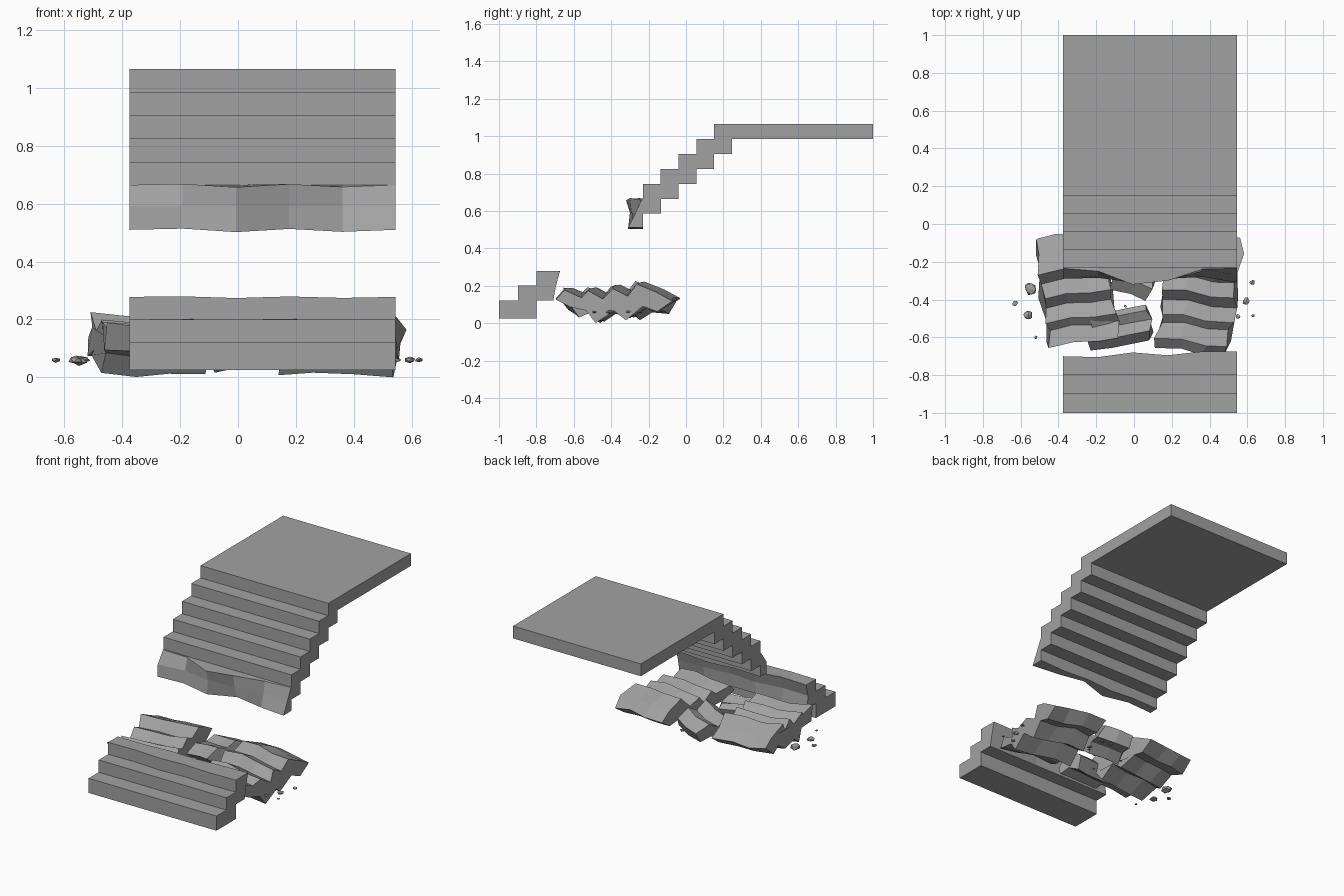
import bpy, bmesh, random
from math import radians
from mathutils import Vector, Matrix

random.seed(4)
cube = bpy.data.objects.get("Cube")
if cube:
    bpy.data.objects.remove(cube)

stone = bpy.data.materials.new("grey stone")
stone.use_nodes = True
stone.diffuse_color = (0.36, 0.36, 0.36, 1)
stone.node_tree.nodes["Principled BSDF"].inputs["Base Color"].default_value = (0.36, 0.36, 0.36, 1)


def finish(name, bm):
    bmesh.ops.recalc_face_normals(bm, faces=bm.faces)
    mesh = bpy.data.meshes.new(name)
    bm.to_mesh(mesh)
    bm.free()
    mesh.materials.append(stone)
    obj = bpy.data.objects.new(name, mesh)
    bpy.context.collection.objects.link(obj)
    return obj


def loft(name, rings):
    """Join matching closed outlines into one capped solid."""
    bm = bmesh.new()
    loops = [[bm.verts.new(p) for p in ring] for ring in rings]
    for a, b in zip(loops, loops[1:]):
        for i in range(len(a)):
            j = (i + 1) % len(a)
            bm.faces.new((a[i], a[j], b[j], b[i]))
    bm.faces.new(loops[0])
    bm.faces.new(loops[-1])
    return finish(name, bm)


# Shared column positions across the staircase width
LEFT, RIGHT = -0.375, 0.545
columns = [LEFT + (RIGHT - LEFT) * i / 5 for i in range(6)]
RUN, RISE = 0.095, 0.08

# Upper flight: landing, steps and a ragged broken front
tops, unders = [(1, 0.985), (1, 1.065)], []
for i in range(5):
    y, z = 0.15 - RUN * i, 1.065 - RISE * i
    tops += [(y, z), (y, z - RISE)]
    unders += [(y + RUN, z - RISE), (y + RUN, z - 2 * RISE)]
unders.append((-0.23, 0.585))
break_top = [-0.235, -0.25, -0.32, -0.30, -0.24, -0.235]
break_mid = [-0.29, -0.27, -0.30, -0.29, -0.25, -0.27]
break_low = [-0.29, -0.285, -0.31, -0.26, -0.28, -0.31]
sag = [0.0, 0.004, -0.008, 0.003, -0.007, 0.0]
rings = []
for x, t, m, b, s in zip(columns, break_top, break_mid, break_low, sag):
    front = [(t, 0.665 + s), (m, 0.59), (b, 0.51 + s), (-0.23, 0.512 + s)]
    outline = tops + front + unders[::-1]
    rings.append([(x, y, z) for y, z in outline])
loft("upper_flight", rings)

# Lower flight: three steps with a ragged back
back = [-0.70, -0.705, -0.68, -0.695, -0.675, -0.675]
rings = []
for x, b, s in zip(columns, back, sag):
    outline = [(-1, 0.025), (-1, 0.12), (-0.897, 0.12), (-0.897, 0.2), (-0.8, 0.2 + s / 2),
               (-0.8, 0.278 + s / 2), (b, 0.278 + s / 2), (b - 0.02, 0.2),
               (-0.71, 0.12), (-0.8, 0.12), (-0.8, 0.025)]
    rings.append([(x, y, z) for y, z in outline])
loft("lower_flight", rings)

# Fallen pieces: tilted zigzag step sections with jagged ends
fallen_top = [(-0.68, 0.14), (-0.63, 0.185), (-0.54, 0.15), (-0.50, 0.19), (-0.42, 0.145),
              (-0.37, 0.20), (-0.29, 0.16), (-0.24, 0.22), (-0.13, 0.18), (-0.05, 0.135)]
fallen_low = [(-0.13, 0.08), (-0.21, 0.10), (-0.30, 0.035), (-0.36, 0.08),
              (-0.46, 0.015), (-0.51, 0.08), (-0.60, 0.10)]


def fallen(name, outline, x0, x1, turn, tilt=0, cuts=3, rough=0.012, lift=0.0):
    cy = sum(p[0] for p in outline) / len(outline)
    centre = Vector(((x0 + x1) / 2, cy, 0.12))
    spin = Matrix.Rotation(radians(turn), 3, "Z") @ Matrix.Rotation(radians(tilt), 3, "Y")
    rings = []
    for c in range(cuts + 1):
        x = x0 + (x1 - x0) * c / cuts
        end = c in (0, cuts)
        dy, dz = random.uniform(-rough, rough), random.uniform(-rough, rough)
        ring = []
        for y, z in outline:
            jx = random.uniform(-rough, rough) * (1.6 if end else 1)
            p = Vector((x + jx, y + dy, z + dz + random.uniform(-rough, rough) / 2))
            p = centre + spin @ (p - centre)
            ring.append((p.x, p.y, max(p.z + lift, 0)))
        rings.append(ring)
    loft(name, rings)


fallen("fallen_steps_right", fallen_top + fallen_low, 0.155, 0.535, -8, tilt=2)
fallen("fallen_steps_left", fallen_top[1:] + fallen_low, -0.49, -0.125, 9, tilt=3)

# Broken step strip reaching towards the middle
strip = [(-0.64, 0.11), (-0.59, 0.16), (-0.53, 0.13), (-0.48, 0.155),
         (-0.45, 0.12), (-0.48, 0.04), (-0.54, 0.07), (-0.60, 0.05)]
fallen("fallen_strip", strip, -0.24, 0.085, 8, tilt=4)

# Middle chunk beneath the gap
chunk = [(-0.38, 0.12), (-0.31, 0.17), (-0.22, 0.14), (-0.16, 0.17),
         (-0.07, 0.13), (-0.11, 0.06), (-0.20, 0.07), (-0.27, 0.03)]
fallen("fallen_chunk", chunk, -0.08, 0.12, -14, tilt=-5, cuts=2)


# Loose pebbles
def pebble(name, x, y, r):
    bm = bmesh.new()
    bmesh.ops.create_icosphere(bm, subdivisions=1, radius=r)
    for v in bm.verts:
        v.co *= random.uniform(0.75, 1.15)
        v.co.z *= 0.55
        v.co += Vector((x, y, 0.06))
    finish(name, bm)


spots = [(-0.55, -0.345, 0.035), (-0.63, -0.42, 0.017), (-0.56, -0.48, 0.026),
         (-0.52, -0.60, 0.01), (0.625, -0.31, 0.015), (0.595, -0.41, 0.022),
         (0.63, -0.485, 0.01), (0.55, -0.49, 0.013)]
for i in range(12):
    spots.append((random.uniform(-0.12, 0.18), random.uniform(-0.52, -0.1),
                  random.uniform(0.008, 0.014)))
for i, (x, y, r) in enumerate(spots):
    pebble(f"pebble_{i + 1}", x, y, r)
